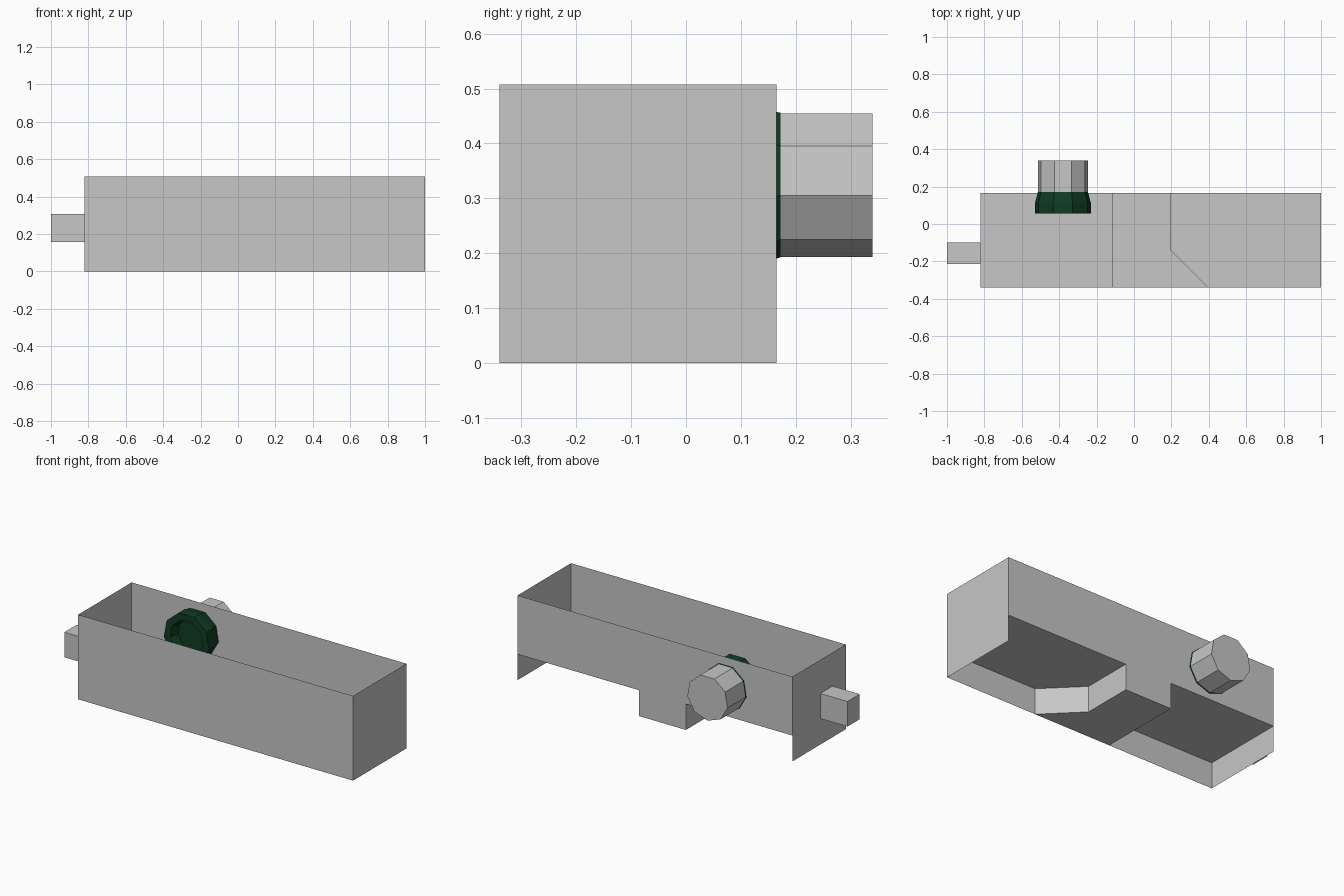
import bpy, bmesh, math

if "Cube" in bpy.data.objects:
    bpy.data.objects.remove(bpy.data.objects["Cube"], do_unlink=True)


def make_material(name, rgb):
    mat = bpy.data.materials.new(name)
    mat.use_nodes = True
    mat.diffuse_color = (*rgb, 1)
    mat.node_tree.nodes["Principled BSDF"].inputs["Base Color"].default_value = (*rgb, 1)
    return mat


grey = make_material("light grey", (0.57, 0.57, 0.57))
green = make_material("dark green", (0.005, 0.045, 0.017))


def finish(name, bm, mat):
    bmesh.ops.remove_doubles(bm, verts=bm.verts, dist=0.0005)
    bmesh.ops.recalc_face_normals(bm, faces=bm.faces)
    mesh = bpy.data.meshes.new(name)
    bm.to_mesh(mesh)
    bm.free()
    mesh.materials.append(mat)
    obj = bpy.data.objects.new(name, mesh)
    bpy.context.collection.objects.link(obj)
    return obj


def sheets(name, panels, mat):
    """Thin flat panels, each given as a list of corners."""
    bm = bmesh.new()
    for corners in panels:
        bm.faces.new([bm.verts.new(c) for c in corners])
    return finish(name, bm, mat)


def nonagon_lathe(name, profile, mat, cx=-0.38, cz=0.328, sides=9):
    """Nine-sided turning about the y direction; profile is (radius, y)."""
    bm = bmesh.new()
    rings = []
    for r, y in profile:
        angles = [math.tau * k / sides - math.pi / 2 for k in range(sides)]
        rings.append([bm.verts.new((cx + r * math.cos(a), y, cz + r * math.sin(a)))
                      for a in angles])
    for a, b in zip(rings, rings[1:]):
        for k in range(sides):
            j = (k + 1) % sides
            bm.faces.new((a[k], a[j], b[j], b[k]))
    bm.faces.new(rings[-1])
    return finish(name, bm, mat)


# Main dimensions of the open trough
LEFT, RIGHT = 1.0, -0.82
FRONT, BACK = -0.34, 0.165
TOP, SHELF = 0.507, 0.155
WELL_R, WELL_L, WELL_CORNER = -0.115, 0.195, 0.395
BEND = -0.14

# Outer walls: the back one follows the stepped floor
sheets("front_wall", [[(RIGHT, FRONT, 0), (LEFT, FRONT, 0),
                       (LEFT, FRONT, TOP), (RIGHT, FRONT, TOP)]], grey)
for name, x in (("left_end_wall", LEFT), ("right_end_wall", RIGHT)):
    sheets(name, [[(x, FRONT, 0), (x, BACK, 0), (x, BACK, TOP), (x, FRONT, TOP)]], grey)
outline = [(RIGHT, TOP), (RIGHT, SHELF), (WELL_R, SHELF), (WELL_R, 0),
           (WELL_L, 0), (WELL_L, SHELF), (LEFT, SHELF), (LEFT, TOP)]
sheets("back_wall", [[(x, BACK, z) for x, z in outline]], grey)

# Floor: raised shelves either side of a deeper well with one slanted side
well = [(WELL_R, FRONT), (WELL_R, BACK), (WELL_L, BACK), (WELL_L, BEND), (WELL_CORNER, FRONT)]
right_shelf = [(RIGHT, FRONT), (WELL_R, FRONT), (WELL_R, BACK), (RIGHT, BACK)]
left_shelf = [(WELL_CORNER, FRONT), (LEFT, FRONT), (LEFT, BACK), (WELL_L, BACK), (WELL_L, BEND)]
sheets("well_floor", [[(x, y, 0) for x, y in well]], grey)
for name, plan in (("right_shelf", right_shelf), ("left_shelf", left_shelf)):
    sheets(name, [[(x, y, SHELF) for x, y in plan]], grey)
sides = [(well[0], well[1]), (well[2], well[3]), (well[3], well[4])]
sheets("well_sides", [[(*a, 0), (*b, 0), (*b, SHELF), (*a, SHELF)] for a, b in sides], grey)

# Square stub on the right end
bm = bmesh.new()
bmesh.ops.create_cube(bm, size=1)
for v in bm.verts:
    v.co = (-0.91 + v.co.x * 0.18, -0.157 + v.co.y * 0.116, 0.231 + v.co.z * 0.15)
finish("end_stub", bm, grey)

# Rear boss and the green collar inside the back wall
nonagon_lathe("rear_boss", [(0.135, 0.16), (0.135, 0.34)], grey)
nonagon_lathe("collar", [(0.136, 0.172), (0.152, 0.11), (0.152, 0.055),
                         (0.11, 0.055), (0.095, 0.11)], green)
